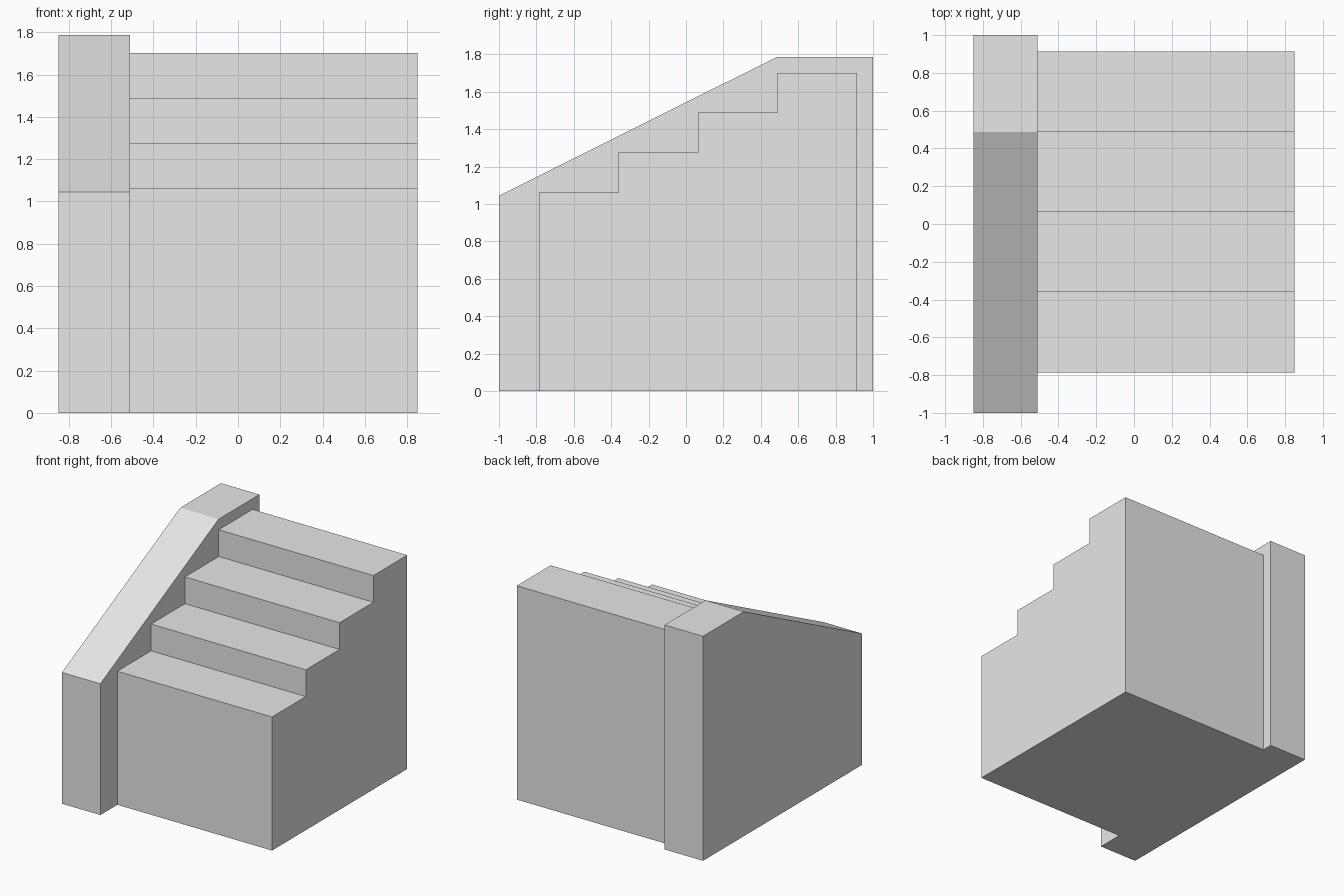
import bpy
import bmesh

cube = bpy.data.objects.get("Cube")
if cube:
    bpy.data.objects.remove(cube, do_unlink=True)

# Single plain stone colour
stone = bpy.data.materials.new("light_grey_stone")
stone.use_nodes = True
stone.diffuse_color = (0.8, 0.8, 0.8, 1)
stone.node_tree.nodes["Principled BSDF"].inputs["Base Color"].default_value = (0.8, 0.8, 0.8, 1)


def extrude_profile(name, profile, x_min, x_max):
    """Extrude a side profile of (y, z) points along x into a solid."""
    bm = bmesh.new()
    face = bm.faces.new([bm.verts.new((x_min, y, z)) for y, z in profile])
    result = bmesh.ops.extrude_face_region(bm, geom=[face])
    moved = [v for v in result["geom"] if isinstance(v, bmesh.types.BMVert)]
    bmesh.ops.translate(bm, verts=moved, vec=(x_max - x_min, 0, 0))
    bmesh.ops.recalc_face_normals(bm, faces=bm.faces)
    mesh = bpy.data.meshes.new(name)
    bm.to_mesh(mesh)
    bm.free()
    mesh.materials.append(stone)
    obj = bpy.data.objects.new(name, mesh)
    bpy.context.collection.objects.link(obj)
    return obj


LEFT, RIGHT, WALL_INNER = 0.85, -0.85, -0.512

# Stepped block: tall base with four treads
FRONT, BACK, STEPS = -0.786, 0.914, 4
TREAD, RISE, FIRST = (BACK - FRONT) / STEPS, 0.213, 1.063
stairs = [(FRONT, 0)]
for i in range(STEPS):
    z = FIRST + i * RISE
    stairs += [(FRONT + i * TREAD, z), (FRONT + (i + 1) * TREAD, z)]
stairs.append((BACK, 0))
extrude_profile("stair_block", stairs, WALL_INNER, LEFT)

# Side wall with sloping top and a flat rear landing
wall = [(-1, 0), (-1, 1.045), (0.487, 1.787), (1, 1.787), (1, 0)]
extrude_profile("side_wall", wall, RIGHT, WALL_INNER)
